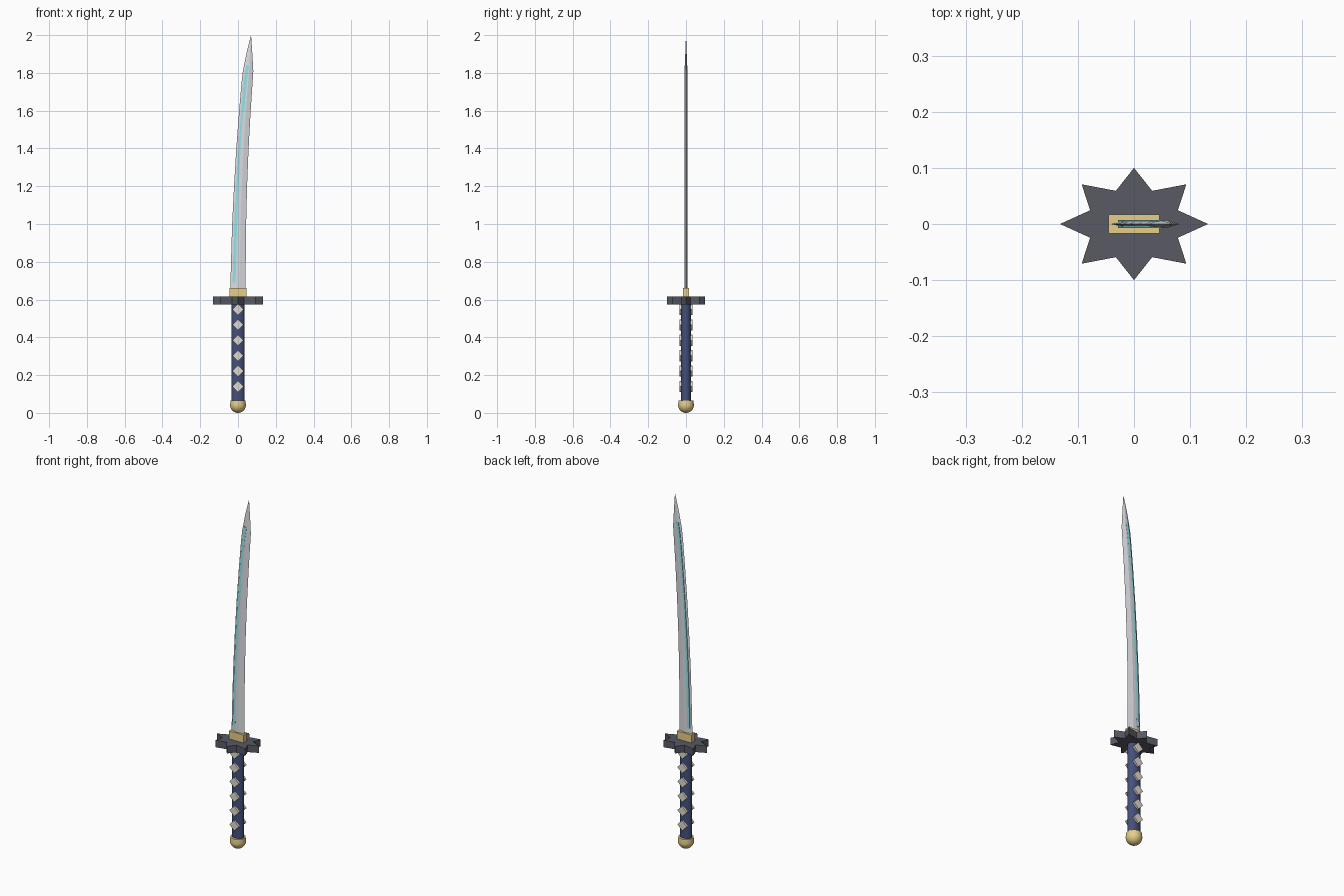
import bpy, bmesh, math

if "Cube" in bpy.data.objects:
    bpy.data.objects.remove(bpy.data.objects["Cube"])

def mat(name, c):
    m = bpy.data.materials.new(name)
    m.diffuse_color = (*c, 1)
    m.use_nodes = True
    m.node_tree.nodes["Principled BSDF"].inputs["Base Color"].default_value = m.diffuse_color
    return m

STEEL = mat("steel", (0.72, 0.73, 0.76))
CYAN = mat("cyan", (0.3, 0.78, 0.85))
GOLD = mat("gold", (0.8, 0.62, 0.25))
DARK = mat("dark_iron", (0.1, 0.1, 0.13))
NAVY = mat("navy", (0.06, 0.08, 0.2))
CREAM = mat("cream", (0.75, 0.71, 0.62))

def loft(name, rings, material, smooth=False):
    """Skin a list of equal-length closed rings and cap both ends."""
    bm = bmesh.new()
    vs = [[bm.verts.new(p) for p in r] for r in rings]
    n = len(rings[0])
    for a, b in zip(vs, vs[1:]):
        for i in range(n):
            j = (i + 1) % n
            bm.faces.new((a[i], a[j], b[j], b[i]))
    bm.faces.new(vs[0][::-1])
    bm.faces.new(vs[-1])
    bmesh.ops.remove_doubles(bm, verts=bm.verts, dist=1e-5)
    bmesh.ops.recalc_face_normals(bm, faces=bm.faces)
    me = bpy.data.meshes.new(name)
    bm.to_mesh(me)
    bm.free()
    ob = bpy.data.objects.new(name, me)
    bpy.context.collection.objects.link(ob)
    me.materials.append(material)
    if smooth:
        bpy.context.view_layer.objects.active = ob
        ob.select_set(True)
        bpy.ops.object.shade_smooth_by_angle(angle=math.radians(40))
        ob.select_set(False)
    return ob

def ellipse(rx, ry, z, n=32):
    return [(rx * math.cos(2 * math.pi * i / n), ry * math.sin(2 * math.pi * i / n), z) for i in range(n)]

def box(name, loc, size, material, rot_y=0):
    bpy.ops.mesh.primitive_cube_add(size=1, location=loc, rotation=(0, rot_y, 0))
    ob = bpy.context.object
    ob.name = name
    ob.scale = size
    ob.data.materials.append(material)
    return ob

# Curved blade: height, left edge, right edge
outline = [(0.64, -0.041, 0.041), (0.8, -0.037, 0.041), (1.0, -0.031, 0.043),
           (1.2, -0.021, 0.048), (1.4, -0.009, 0.056), (1.6, 0.006, 0.067),
           (1.75, 0.019, 0.077), (1.81, 0.026, 0.081), (1.9, 0.044, 0.076),
           (1.998, 0.0685, 0.0695)]

def edge_x(z):
    for (z0, l0, _), (z1, l1, _) in zip(outline, outline[1:]):
        if z <= z1:
            return l0 + (l1 - l0) * (z - z0) / (z1 - z0)

rings = []
for z, l, r in outline:
    t = 0.0075 * min(1, (r - l) / 0.06)
    w = r - l
    a, b = l + 0.35 * w, l + 0.6 * w
    rings.append([(l, 0, z), (a, -t, z), (b, -t, z), (r, 0, z), (b, t, z), (a, t, z)])
loft("blade", rings, STEEL)

# Glowing strip showing on both blade faces
strip = []
for i in range(17):
    z = 0.69 + i * 1.15 / 16
    x, h = edge_x(z), 0.0075
    strip.append([(x + 0.011, -h, z), (x + 0.027, -h, z), (x + 0.027, h, z), (x + 0.011, h, z)])
loft("blade_strip", strip, CYAN)

# Collar
box("collar", (0, 0, 0.635), (0.09, 0.034, 0.05), GOLD)

# Eight-pointed star guard
def star(z):
    pts = []
    for i in range(16):
        a, k = i * math.pi / 8, (0.64 if i % 2 else 1)
        pts.append((0.132 * k * math.cos(a), 0.1 * k * math.sin(a), z))
    return pts
loft("guard", [star(0.575), star(0.615)], DARK)

# Grip
loft("grip", [ellipse(0.035, 0.026, 0.05), ellipse(0.035, 0.026, 0.58)], NAVY, True)

# Diamond wrapping on front and back
for i in range(6):
    for side in (-1, 1):
        box("wrap_diamond", (0, side * 0.029, 0.14 + i * 0.0815), (0.042, 0.012, 0.042), CREAM, math.pi / 4)

# Rounded pommel
dome = [ellipse(0.042 * math.sin(a), 0.042 * math.sin(a), 0.042 - 0.042 * math.cos(a))
        for a in [math.radians(5 + 85 * k / 8) for k in range(9)]]
loft("pommel", dome + [ellipse(0.039, 0.039, 0.065)], GOLD, True)
